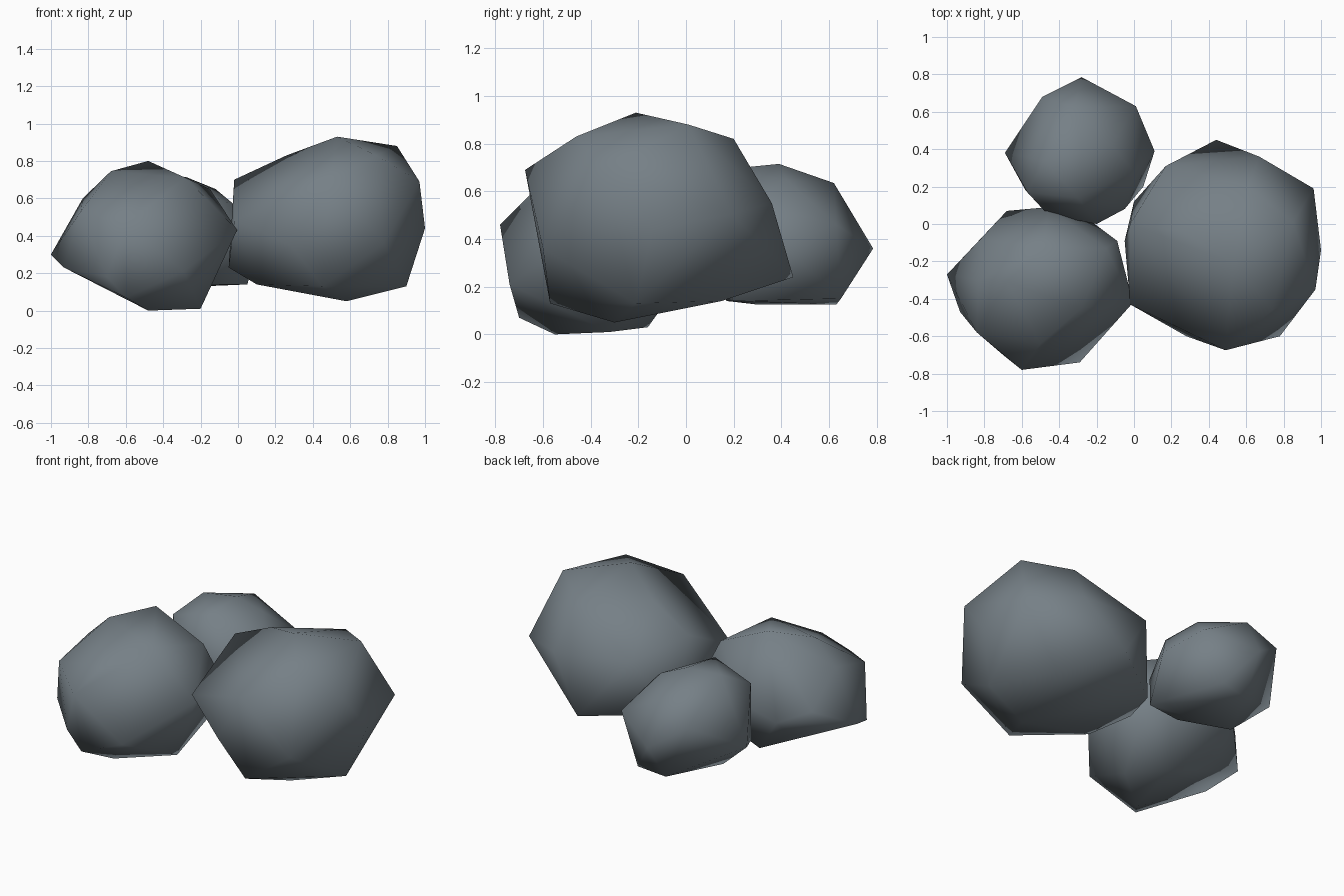
import bpy, bmesh

stone = bpy.data.materials.new("slate grey stone")
stone.diffuse_color = (0.18, 0.215, 0.24, 1)


def boulder(name, corners):
    """Chiselled convex stone wrapped around its corner points, smooth shaded."""
    bm = bmesh.new()
    for p in corners:
        bm.verts.new(p)
    bmesh.ops.convex_hull(bm, input=bm.verts[:])
    loose = [v for v in bm.verts if not v.link_faces]
    bmesh.ops.delete(bm, geom=loose, context='VERTS')
    bmesh.ops.recalc_face_normals(bm, faces=bm.faces[:])
    for f in bm.faces:
        f.smooth = True
    me = bpy.data.meshes.new(name)
    bm.to_mesh(me)
    bm.free()
    me.materials.append(stone)
    ob = bpy.data.objects.new(name, me)
    bpy.context.collection.objects.link(ob)


# large stone on the right: crown, girdle, underside
boulder("large_boulder", [
    (.53, -.21, .93), (.85, .01, .88), (.26, -.04, .83), (.61, .2, .82), (.74, -.46, .83),
    (-.02, 0, .7), (.49, -.675, .69), (.97, -.35, .69), (.17, .31, .6), (.67, .36, .55),
    (.96, .19, .505), (-.02, -.43, .48), (1, -.14, .44), (.78, -.6, .36), (.28, -.6, .35),
    (.44, .45, .24), (-.05, -.09, .23), (0, .12, .24),
    (.9, -.21, .13), (.45, -.57, .13), (.1, -.28, .14), (.7, .15, .14), (.58, -.3, .05)])

# medium stone at the front left
boulder("medium_boulder", [
    (-.48, -.13, .8), (-.68, -.31, .745), (-.28, -.45, .71), (-.15, -.13, .65),
    (-.83, -.3, .6), (-.5, -.64, .6), (-.84, -.58, .53), (-.6, -.78, .46),
    (-.005, -.42, .43), (-.09, -.09, .5), (-.46, .09, .42), (-.82, -.08, .4),
    (-.68, .07, .35), (-.25, .03, .3), (-1, -.27, .3), (-.93, -.47, .23),
    (-.29, -.74, .21), (-.7, -.7, .18), (-.12, -.1, .2), (-.65, -.1, .2),
    (-.6, -.7, .07), (-.4, -.16, .03), (-.2, -.32, .01), (-.48, -.55, 0)])

# small stone at the back
boulder("small_boulder", [
    (-.28, .39, .715), (-.48, .34, .705), (-.3, .14, .69), (-.12, .42, .65), (-.32, .62, .635),
    (-.57, .17, .61), (0, .28, .55), (-.49, .68, .5), (.01, .63, .46), (-.2, 0, .45),
    (-.46, .05, .42), (-.05, .08, .4), (.11, .39, .38), (-.28, .785, .36), (-.69, .38, .32),
    (-.58, .18, .26), (-.12, .65, .15), (.05, .2, .14), (-.18, .17, .14),
    (-.47, .3, .125), (-.3, .63, .125)])
